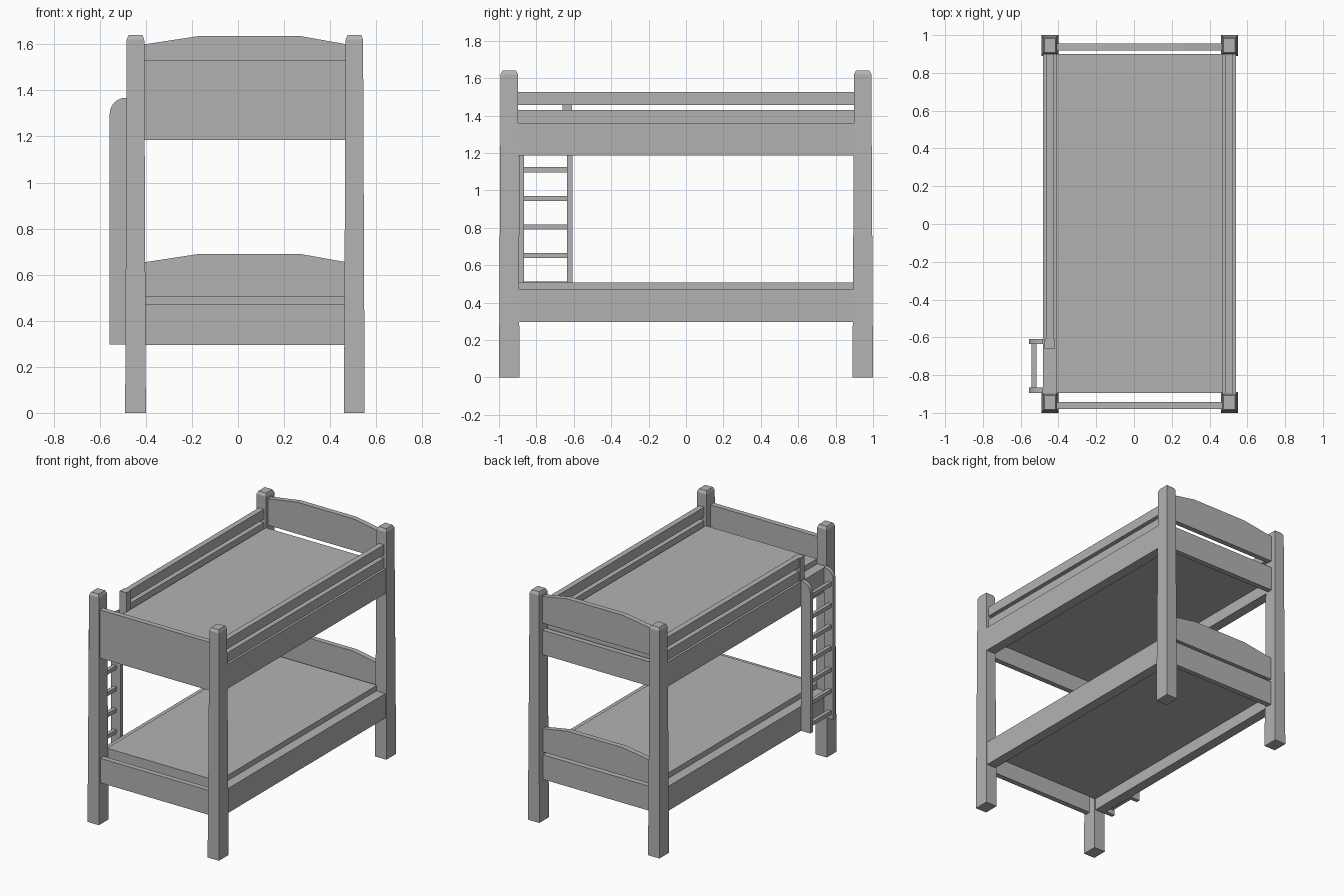
import bpy, bmesh, math

old = bpy.data.objects.get("Cube")
if old:
    bpy.data.objects.remove(old, do_unlink=True)

grey = bpy.data.materials.new("plain_grey")
grey.use_nodes = True
COLOUR = (0.45, 0.45, 0.45, 1)
grey.diffuse_color = COLOUR
grey.node_tree.nodes["Principled BSDF"].inputs["Base Color"].default_value = COLOUR


def finish(name, bm):
    bmesh.ops.recalc_face_normals(bm, faces=bm.faces)
    mesh = bpy.data.meshes.new(name)
    bm.to_mesh(mesh)
    bm.free()
    mesh.materials.append(grey)
    obj = bpy.data.objects.new(name, mesh)
    bpy.context.collection.objects.link(obj)
    return obj


def box(name, xs, ys, zs):
    bm = bmesh.new()
    bmesh.ops.create_cube(bm, size=1)
    for v in bm.verts:
        for i, (lo, hi) in enumerate((xs, ys, zs)):
            v.co[i] = lo if v.co[i] < 0 else hi
    return finish(name, bm)


def slab(name, outline, y0, y1):
    """Extrude an x-z outline along y."""
    bm = bmesh.new()
    face = bm.faces.new([bm.verts.new((x, y0, z)) for x, z in outline])
    ext = bmesh.ops.extrude_face_region(bm, geom=[face])
    for v in ext["geom"]:
        if isinstance(v, bmesh.types.BMVert):
            v.co.y = y1
    return finish(name, bm)


def post(name, cx, cy):
    """Tapered square post with a chamfered cap."""
    bm = bmesh.new()
    rings = []
    for hx, hy, z in ((.045, .055, 0), (.038, .046, 1.62), (.03, .036, 1.64)):
        rings.append([bm.verts.new((cx + sx * hx, cy + sy * hy, z))
                      for sx, sy in ((-1, -1), (1, -1), (1, 1), (-1, 1))])
    for a, b in zip(rings, rings[1:]):
        for i in range(4):
            j = (i + 1) % 4
            bm.faces.new((a[i], a[j], b[j], b[i]))
    bm.faces.new(rings[0])
    bm.faces.new(rings[-1])
    return finish(name, bm)


LEFT, RIGHT, END = 0.505, -0.445, 0.945
SIDES = (("left", LEFT), ("right", RIGHT))
SPAN = (RIGHT, LEFT)
LENGTH = (-END, END)

# Corner posts
for side, x in SIDES:
    for end, y in (("front", -END), ("back", END)):
        post(f"{end}_{side}_post", x, y)

# Both bunks: side rails, mattress, end boards and arched headboard
for bunk, z, foot_top, arch, peak in (("lower", 0.295, 0.47, 0.49, 0.69),
                                      ("upper", 1.185, 1.53, 1.41, 1.636)):
    for side, x in SIDES:
        box(f"{bunk}_{side}_rail", (x - .036, x + .036), LENGTH, (z, z + .175))
    box(f"{bunk}_mattress", (RIGHT + .035, LEFT - .035), (-.895, .9), (z + .085, z + .213))
    box(f"{bunk}_foot_board", SPAN, (-.98, -.942), (z, foot_top))
    box(f"{bunk}_head_rail", SPAN, (.918, .956), (z, z + .175))
    slab(f"{bunk}_headboard",
         [(RIGHT, arch), (LEFT, arch), (LEFT, peak - .042), (.27, peak),
          (-.17, peak), (RIGHT, peak - .042)], .918, .956)

# Guard boards; the right pair stops at a short post beside the ladder
for side, x, start in (("left", LEFT, -END), ("right", RIGHT, -.64)):
    for level, z in (("lower", 1.36), ("upper", 1.456)):
        box(f"{side}_{level}_guard", (x - .02, x + .02), (start, END), (z, z + .07))
box("guard_post", (RIGHT - .028, RIGHT + .026), (-.66, -.61), (1.36, 1.526))

# Ladder stiles with a rounded outer top corner
INNER, OUTER, TOP, BOTTOM, R = -.483, -.557, 1.368, .297, .07
curve = [(OUTER + R - R * math.cos(a), TOP - R + R * math.sin(a))
         for a in (math.radians(15 * i) for i in range(7))]
for name, y in (("front", -.88), ("back", -.622)):
    slab(f"{name}_ladder_stile", [(INNER, BOTTOM), (OUTER, BOTTOM)] + curve + [(INNER, TOP)],
         y - .014, y + .014)

# Ladder rungs
for i in range(7):
    z = .345 + .153 * i
    box(f"ladder_rung_{i + 1}", (-.543, -.517), (-.88, -.622), (z - .014, z + .014))
